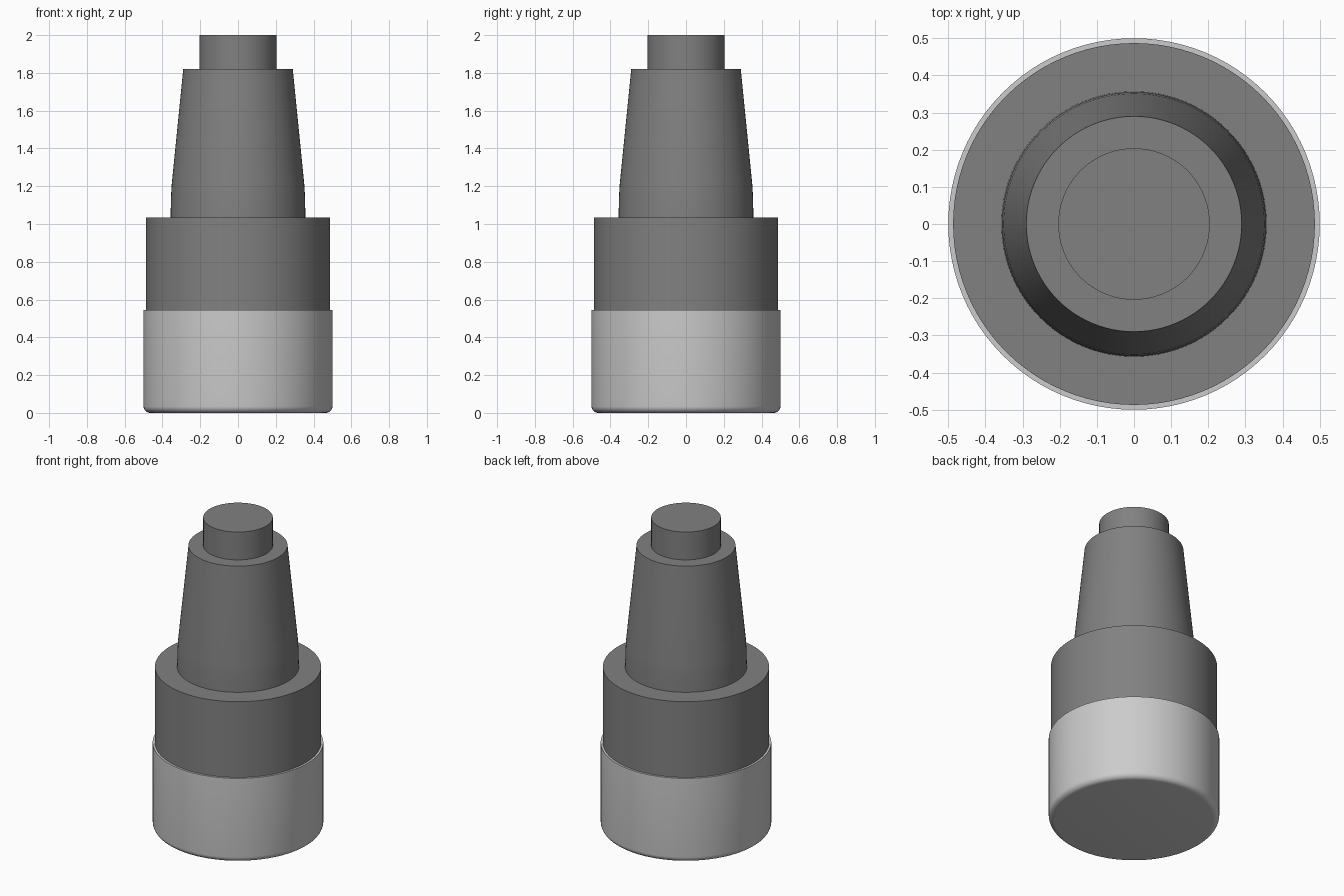
import bpy, bmesh, math

if "Cube" in bpy.data.objects:
    bpy.data.objects.remove(bpy.data.objects["Cube"])

SIDES = 96


def grey(name, v):
    mat = bpy.data.materials.new(name)
    mat.diffuse_color = (v, v, v, 1)
    mat.use_nodes = True
    mat.node_tree.nodes["Principled BSDF"].inputs["Base Color"].default_value = mat.diffuse_color
    return mat


def lathe(name, profile, mat):
    """Spin an (r, z) profile about z; the ends are closed with flat caps."""
    bm = bmesh.new()
    rings = []
    for r, z in profile:
        rings.append([bm.verts.new((r * math.cos(2 * math.pi * i / SIDES),
                                    r * math.sin(2 * math.pi * i / SIDES), z))
                      for i in range(SIDES)])
    for a, b in zip(rings, rings[1:]):
        for i in range(SIDES):
            j = (i + 1) % SIDES
            bm.faces.new((a[i], a[j], b[j], b[i]))
    bm.faces.new(rings[0][::-1])
    bm.faces.new(rings[-1])
    mesh = bpy.data.meshes.new(name)
    bm.to_mesh(mesh)
    bm.free()
    obj = bpy.data.objects.new(name, mesh)
    bpy.context.collection.objects.link(obj)
    mesh.materials.append(mat)
    bpy.ops.object.select_all(action='DESELECT')
    obj.select_set(True)
    bpy.context.view_layer.objects.active = obj
    bpy.ops.object.shade_smooth_by_angle(angle=math.radians(35))
    return obj


light, dark = grey("light_grey", 0.6), grey("dark_grey", 0.22)

# Base shell with a rounded bottom edge
R, B = 0.5, 0.035
edge = [(R - B + B * math.sin(t), B - B * math.cos(t))
        for t in (math.pi / 2 * k / 6 for k in range(7))]
lathe("base_shell", edge + [(R, 0.545)], light)

# Collar above the base, tapered neck and tip
lathe("collar_neck_tip",
      [(0.487, 0.545), (0.487, 1.035), (0.357, 1.035), (0.355, 1.14),
       (0.351, 1.21), (0.29, 1.82), (0.204, 1.82), (0.204, 2.0)], dark)
